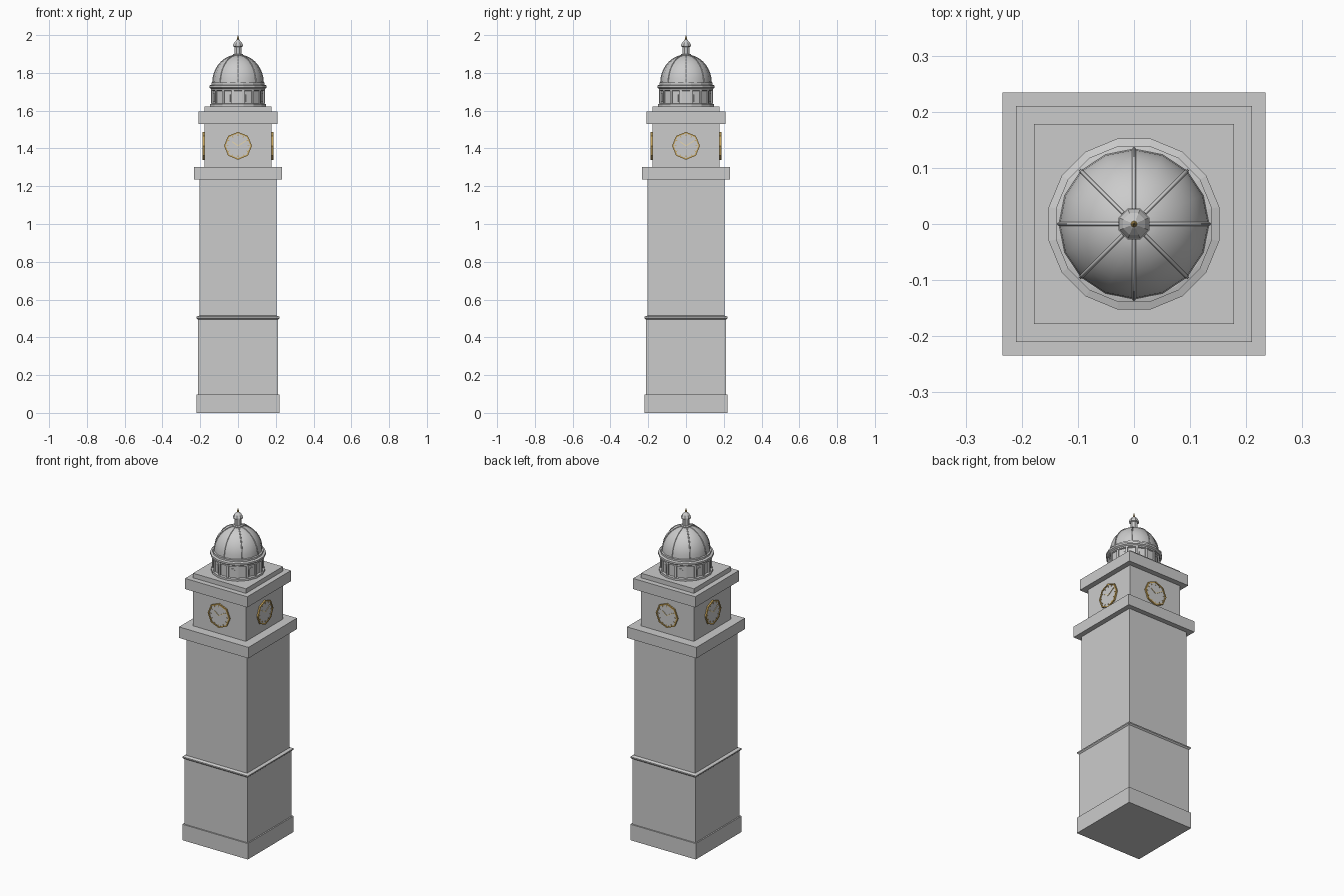
import bpy, bmesh
from math import sin, cos, pi, radians, sqrt
from mathutils import Matrix, Vector

if "Cube" in bpy.data.objects:
    bpy.data.objects.remove(bpy.data.objects["Cube"])


def material(name, color):
    m = bpy.data.materials.new(name)
    m.diffuse_color = color
    m.use_nodes = True
    m.node_tree.nodes["Principled BSDF"].inputs["Base Color"].default_value = m.diffuse_color
    return m


GOLD = material("gold", (0.55, 0.36, 0.10, 1))
PALE = material("pale_gold", (0.80, 0.68, 0.42, 1))


def finish(name, bm, mat=None, smooth=None):
    bmesh.ops.recalc_face_normals(bm, faces=bm.faces)
    me = bpy.data.meshes.new(name)
    bm.to_mesh(me)
    bm.free()
    ob = bpy.data.objects.new(name, me)
    bpy.context.collection.objects.link(ob)
    if mat:
        me.materials.append(mat)
    if smooth:
        bpy.ops.object.select_all(action='DESELECT')
        ob.select_set(True)
        bpy.context.view_layer.objects.active = ob
        bpy.ops.object.shade_smooth_by_angle(angle=radians(smooth))
    return ob


def lathe(name, profile, sides, turn=0.0, closed=False, mat=None, smooth=None, matrix=None):
    """Revolve (radius, height) points; open profiles are capped at both ends."""
    bm = bmesh.new()
    rings = [[bm.verts.new((r * cos(turn + 2 * pi * i / sides),
                            r * sin(turn + 2 * pi * i / sides), z))
              for i in range(sides)] for r, z in profile]
    pairs = list(zip(rings, rings[1:])) + ([(rings[-1], rings[0])] if closed else [])
    for a, b in pairs:
        for i in range(sides):
            j = (i + 1) % sides
            bm.faces.new((a[i], a[j], b[j], b[i]))
    if not closed:
        bm.faces.new(rings[0])
        bm.faces.new(rings[-1])
    if matrix:
        bm.transform(matrix)
    return finish(name, bm, mat, smooth)


def square(name, profile):
    """Square tower section from (half width, height) points."""
    return lathe(name, [(h * sqrt(2), z) for h, z in profile], 4, pi / 4)


def add_box(bm, size, matrix):
    bmesh.ops.create_cube(bm, size=1, matrix=matrix @ Matrix.Diagonal((*size, 1)))


# Square tower stages
square("plinth", [(0.221, 0), (0.221, 0.097)])
square("lower_shaft", [(0.213, 0.097), (0.213, 0.498)])
square("string_course", [(0.213, 0.495), (0.221, 0.502), (0.221, 0.509), (0.205, 0.515)])
square("upper_shaft", [(0.204, 0.505), (0.204, 1.235)])
square("lower_cornice", [(0.234, 1.235), (0.234, 1.302)])
square("clock_stage", [(0.178, 1.302), (0.178, 1.53)])
square("upper_cornice", [(0.21, 1.53), (0.21, 1.595)])
square("dome_step", [(0.178, 1.595), (0.178, 1.623)])

# Clock on each side: face, rim, hour marks, hands
hours, hands = bmesh.new(), bmesh.new()
for k in range(4):
    M = (Matrix.Rotation(k * pi / 2, 4, 'Z') @ Matrix.Translation((0, -0.178, 1.414))
         @ Matrix.Rotation(pi / 2, 4, 'X'))
    lathe("clock_face", [(0.068, -0.002), (0.068, 0.005)], 8, matrix=M)
    lathe("clock_rim", [(0.066, 0), (0.074, 0), (0.074, 0.009), (0.066, 0.009)], 8,
          closed=True, mat=GOLD, matrix=M)
    for h in range(12):
        add_box(hours, (0.003, 0.009, 0.003), M @ Matrix.Rotation(h * pi / 6, 4, 'Z')
                @ Matrix.Translation((0, 0.056, 0.006)))
    for angle, length in ((55, 0.038), (-58, 0.050)):
        add_box(hands, (0.005, length, 0.003), M @ Matrix.Rotation(radians(angle), 4, 'Z')
                @ Matrix.Translation((0, length / 2, 0.007)))
finish("hour_marks", hours, GOLD)
finish("clock_hands", hands, PALE)

# Drum with its base and cornice rings
lathe("drum", [(0.150, 1.623), (0.150, 1.635), (0.138, 1.638), (0.138, 1.705),
               (0.146, 1.708), (0.146, 1.716), (0.155, 1.722), (0.155, 1.733),
               (0.142, 1.737), (0.142, 1.748), (0.134, 1.750)], 16, pi / 16)

# Pilasters and arched windows around the drum
pilasters, windows = bmesh.new(), bmesh.new()
for i in range(16):
    R = Matrix.Rotation((i + 0.5) * pi / 8, 4, 'Z')
    add_box(pilasters, (0.010, 0.012, 0.070), R @ Matrix.Translation((0.139, 0, 1.672)))
finish("pilasters", pilasters)
outline = [(-0.013, 1.645), (0.013, 1.645)] + [
    (0.013 * cos(a * pi / 6), 1.680 + 0.013 * sin(a * pi / 6)) for a in range(7)]
for i in range(8):
    R = Matrix.Rotation((i + 0.5) * pi / 4, 4, 'Z')
    f = windows.faces.new([windows.verts.new(R @ Vector((0.133, y, z))) for y, z in outline])
    ext = bmesh.ops.extrude_face_region(windows, geom=[f])["geom"]
    bmesh.ops.translate(windows, vec=R @ Vector((0.006, 0, 0)),
                        verts=[v for v in ext if isinstance(v, bmesh.types.BMVert)])
finish("drum_windows", windows)

# Dome
arc = [(0.134 * cos(t), 1.748 + 0.147 * sin(t)) for t in [radians(a * 9.8) for a in range(9)]]
lathe("dome", arc, 16, smooth=40)

# Ribs following the dome curve
curve = bpy.data.curves.new("dome_ribs", 'CURVE')
curve.dimensions = '3D'
curve.bevel_depth = 0.0032
curve.bevel_resolution = 1
curve.use_fill_caps = True
for i in range(8):
    s = curve.splines.new('POLY')
    s.points.add(len(arc) - 1)
    for p, (r, z) in zip(s.points, arc):
        p.co = (r * cos(i * pi / 4), r * sin(i * pi / 4), z, 1)
bpy.context.collection.objects.link(bpy.data.objects.new("dome_ribs", curve))

# Lantern and finial
lathe("lantern", [(0.030, 1.885), (0.030, 1.898), (0.021, 1.901), (0.021, 1.938),
                  (0.028, 1.941), (0.028, 1.949), (0.021, 1.962), (0.009, 1.974),
                  (0.004, 1.978)], 8, pi / 8)
lathe("finial", [(0.003, 1.974), (0.006, 1.979), (0.006, 1.984), (0.003, 1.988),
                 (0.001, 2.0)], 8, mat=GOLD)
